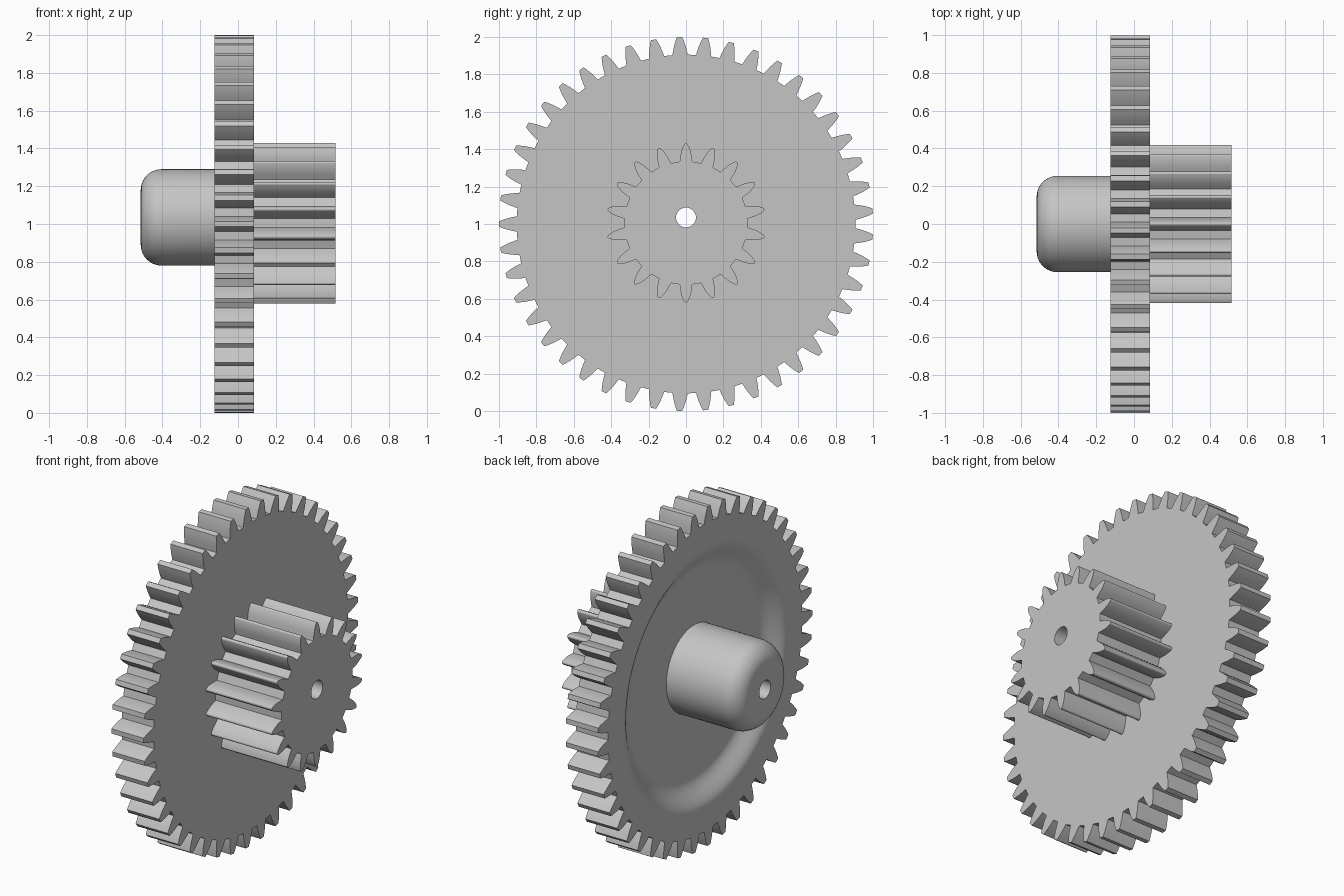
import bpy
import bmesh
from math import sin, cos, pi, radians

cube = bpy.data.objects.get("Cube")
if cube:
    bpy.data.objects.remove(cube, do_unlink=True)

steel = bpy.data.materials.new("plain_grey")
steel.use_nodes = True
grey = (0.56, 0.56, 0.56, 1)
steel.diffuse_color = grey
steel.node_tree.nodes["Principled BSDF"].inputs["Base Color"].default_value = grey

BORE, BORE_Z = 0.053, 1.035
SEGMENTS = 72


def ring(bm, x, r, z):
    """Circle of vertices around the x axis at height z."""
    return [bm.verts.new((x, r * cos(2 * pi * i / SEGMENTS), z + r * sin(2 * pi * i / SEGMENTS)))
            for i in range(SEGMENTS)]


def strip(bm, a, b):
    n = len(a)
    for i in range(n):
        j = (i + 1) % n
        bm.faces.new((a[i], a[j], b[j], b[i]))


def cap(bm, outline, hole):
    """Flat face between a toothed outline and a round hole."""
    edges = []
    for loop in (outline, hole):
        for i, v in enumerate(loop):
            w = loop[(i + 1) % len(loop)]
            edges.append(bm.edges.get((v, w)) or bm.edges.new((v, w)))
    bmesh.ops.triangle_fill(bm, edges=edges, use_beauty=True, normal=(1, 0, 0))


def finish(bm, name):
    bmesh.ops.recalc_face_normals(bm, faces=bm.faces)
    mesh = bpy.data.meshes.new(name)
    bm.to_mesh(mesh)
    bm.free()
    mesh.materials.append(steel)
    obj = bpy.data.objects.new(name, mesh)
    bpy.context.collection.objects.link(obj)
    bpy.ops.object.select_all(action="DESELECT")
    obj.select_set(True)
    bpy.context.view_layer.objects.active = obj
    bpy.ops.object.shade_smooth_by_angle(angle=radians(28))


def gear(name, teeth, start, flank, z, x0, x1, inner):
    """Toothed body; flank lists (radius, half width), inner lists (x, radius, z) rings."""
    bm = bmesh.new()
    sides = [(r, -w) for r, w in flank] + [(r, w) for r, w in reversed(flank)]
    points = []
    for t in range(teeth):
        a = start + 2 * pi * t / teeth
        for r, w in sides:
            points.append((r * cos(a + w / r), z + r * sin(a + w / r)))
    back = [bm.verts.new((x0, y, h)) for y, h in points]
    front = [bm.verts.new((x1, y, h)) for y, h in points]
    strip(bm, back, front)
    rings = [ring(bm, *k) for k in inner]
    for a, b in zip(rings, rings[1:]):
        strip(bm, a, b)
    cap(bm, back, rings[0])
    cap(bm, front, rings[-1])
    finish(bm, name)


# Large wheel with a softly dished back face
FACE, WEB, FRONT, END = -0.125, -0.05, 0.085, 0.515
dish = [(FACE, 0.79, 1.0)]
for i in range(13):
    t = i / 12
    dish.append((FACE + (WEB - FACE) * (1 - cos(pi * t)) / 2, 0.77 - 0.17 * t, 1.0))
dish += [(WEB, 0.58, 1.0), (WEB, BORE, BORE_Z), (FRONT, BORE, BORE_Z)]
gear("large_gear", 45, pi,
     [(0.905, 0.041), (0.93, 0.036), (0.955, 0.030), (0.98, 0.022), (1.0, 0.014)],
     1.0, FACE, FRONT, dish)

# Small pinion
gear("small_gear", 18, pi / 2,
     [(0.33, 0.034), (0.35, 0.031), (0.37, 0.028), (0.39, 0.023),
      (0.41, 0.015), (0.422, 0.008), (0.425, 0.003)],
     1.005, FRONT, END, [(FRONT, BORE, BORE_Z), (END, BORE, BORE_Z)])

# Rounded hub with the bore running through it
bm = bmesh.new()
R, FILLET = 0.255, 0.11
profile = [(WEB, R)]
for i in range(11):
    a = pi / 2 * i / 10
    profile.append((-END + FILLET - FILLET * sin(a), R - FILLET + FILLET * cos(a)))
profile += [(-END, R - FILLET - 0.01), (-END, BORE), (WEB, BORE)]
rings = [ring(bm, x, r, BORE_Z) for x, r in profile]
for a, b in zip(rings, rings[1:] + rings[:1]):
    strip(bm, a, b)
finish(bm, "hub")
